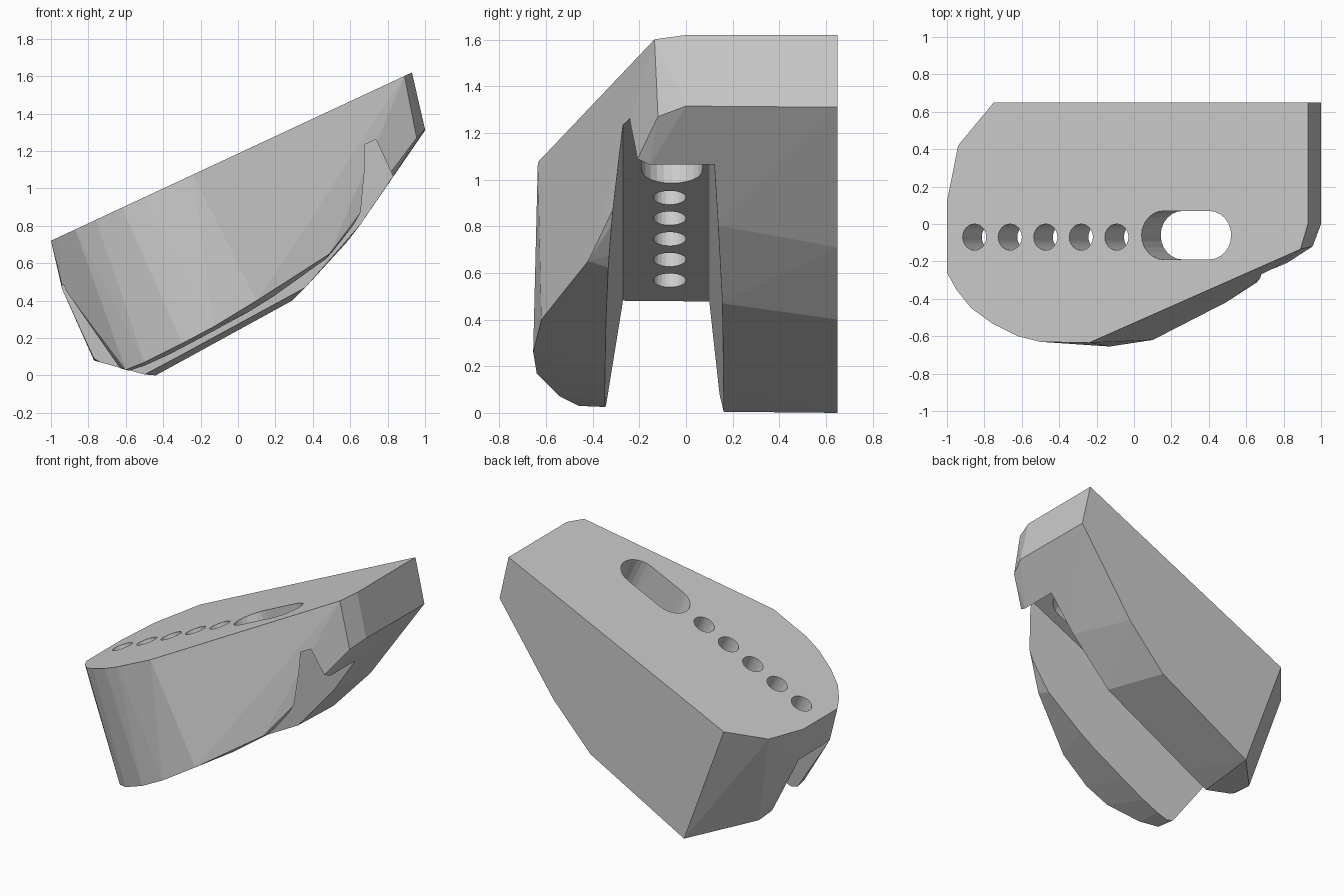
import bpy, bmesh, math
from mathutils import Vector, Matrix

cube = bpy.data.objects.get("Cube")
if cube:
    bpy.data.objects.remove(cube, do_unlink=True)

mat = bpy.data.materials.new("plain grey")
mat.use_nodes = True
grey = (0.6, 0.6, 0.6, 1)
mat.diffuse_color = grey
mat.node_tree.nodes["Principled BSDF"].inputs["Base Color"].default_value = grey

SLOPE = math.atan(0.466)
DOWN = Vector((math.sin(SLOPE), 0, -math.cos(SLOPE)))  # square to the sloping deck


def deck(x, y):
    return Vector((x, y, 1.186 + 0.466 * x))


def hull(name, points):
    """Convex solid around the given points."""
    bm = bmesh.new()
    for p in points:
        bm.verts.new(p)
    res = bmesh.ops.convex_hull(bm, input=bm.verts)
    loose = {g for g in res["geom_interior"] + res["geom_unused"]
             if isinstance(g, bmesh.types.BMVert) and g.is_valid}
    bmesh.ops.delete(bm, geom=list(loose), context="VERTS")
    bmesh.ops.dissolve_limit(bm, angle_limit=0.01, verts=bm.verts, edges=bm.edges)
    bmesh.ops.recalc_face_normals(bm, faces=bm.faces)
    mesh = bpy.data.meshes.new(name)
    bm.to_mesh(mesh)
    bm.free()
    mesh.materials.append(mat)
    obj = bpy.data.objects.new(name, mesh)
    bpy.context.collection.objects.link(obj)
    return obj


def bore(name, x0, x1, y, r, sides=24):
    """Round or slotted hole square to the deck."""
    turn = Matrix.Rotation(-SLOPE, 3, "Y")
    pts = []
    for x in sorted({x0, x1}):
        for i in range(sides):
            a = math.tau * i / sides
            ring = turn @ Vector((r * math.cos(a), r * math.sin(a), 0))
            pts += [deck(x, y) + ring + DOWN * d for d in (-0.1, 0.4)]
    return hull(name, pts)


# Body: sloping deck outline over a faceted, bowed underside
outline = [(-0.75, 0.65), (-0.94, 0.42), (-1, 0.12), (-1, -0.26), (-0.95, -0.35),
           (-0.87, -0.45), (-0.76, -0.53), (-0.62, -0.6), (-0.5, -0.63),
           (-0.24, -0.635), (0.89, -0.135), (0.93, 0), (0.93, 0.65)]
back_edge = [(1, 0.65, 1.31), (0.58, 0.65, 0.71), (0.29, 0.65, 0.4), (-0.44, 0.65, 0)]
keel_edge = [(0.82, 0.15, 1.05), (0.65, 0.15, 0.8), (0.36, 0.15, 0.47),
             (-0.5, 0.15, 0.005), (-0.77, 0.15, 0.09), (-0.77, 0.29, 0.08)]
front_edge = [(0.82, -0.16, 1.05), (0.49, -0.42, 0.65), (0.1, -0.62, 0.4),
              (-0.13, -0.655, 0.26), (-0.3, -0.64, 0.17), (-0.5, -0.54, 0.07),
              (-0.6, -0.46, 0.03), (-0.62, -0.34, 0.035)]
ends = [(0.955, -0.12, 1.27), (1, 0, 1.315), (-0.94, -0.26, 0.48), (-0.94, 0.1, 0.46)]
body = hull("body", [deck(*p) for p in outline] + back_edge + keel_edge + front_edge + ends)

# Channel under the deck, flaring downwards and stopped by a lip at the high end
roof = [deck(x, 0) + DOWN * 0.243 for x in (-1.4, 0.635)]
channel = hull("channel_cutter", [p + Vector((0, y, 0)) + DOWN * d for p in roof
               for y, d in ((-0.27, 0), (0.1, 0), (-0.405, 1), (0.2, 1))])

# Row of holes and the long slot
cutters = [channel, bore("slot_cutter", 0.158, 0.402, -0.06, 0.13)]
for i in range(5):
    x = -0.853 + 0.19 * i
    cutters.append(bore(f"hole_cutter_{i + 1}", x, x, -0.07, 0.07))

for cutter in cutters:
    mod = body.modifiers.new(cutter.name, "BOOLEAN")
    mod.operation = "DIFFERENCE"
    mod.solver = "EXACT"
    mod.object = cutter
    cutter.hide_render = True
    cutter.hide_viewport = True
